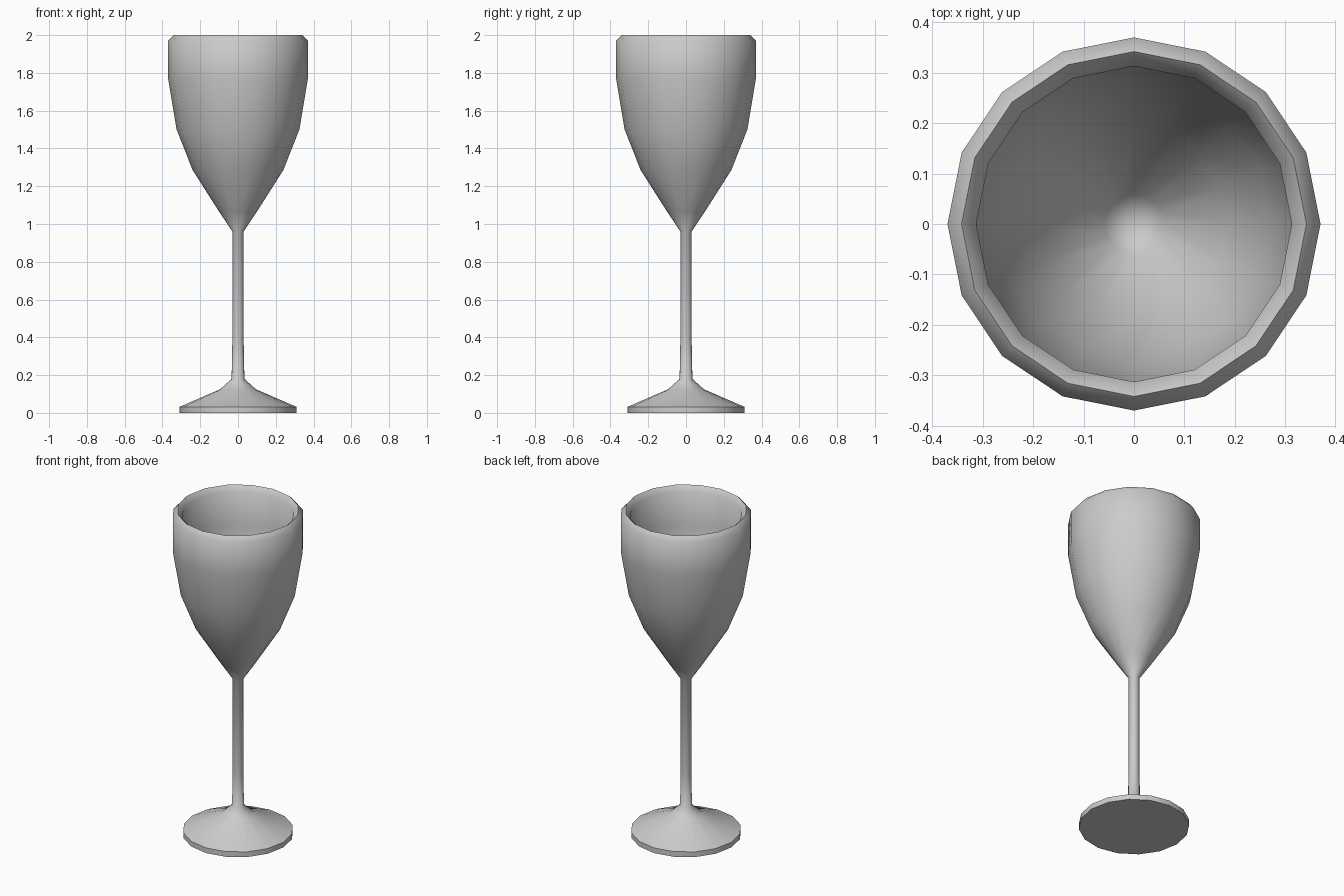
import bpy, bmesh
from math import cos, sin, pi

if "Cube" in bpy.data.objects:
    bpy.data.objects.remove(bpy.data.objects["Cube"])

SIDES = 16

# Half profile (radius, height): foot, stem, bowl outside, rim, bowl inside
profile = [
    (0.31, 0.0), (0.31, 0.032), (0.095, 0.125), (0.034, 0.18),
    (0.03, 0.38), (0.03, 0.96), (0.10, 1.065), (0.24, 1.285),
    (0.325, 1.50), (0.37, 1.77), (0.37, 1.97), (0.342, 2.0),
    (0.313, 1.97), (0.313, 1.77), (0.272, 1.52), (0.19, 1.31),
    (0.06, 1.11),
]

bm = bmesh.new()
rings = [[bm.verts.new((r * cos(2 * pi * i / SIDES), r * sin(2 * pi * i / SIDES), z))
          for i in range(SIDES)] for r, z in profile]
for low, high in zip(rings, rings[1:]):
    for i in range(SIDES):
        j = (i + 1) % SIDES
        bm.faces.new((low[i], low[j], high[j], high[i]))

# Flat underside of the foot
bm.faces.new(rings[0][::-1])

# Pointed floor of the bowl
tip = bm.verts.new((0, 0, 1.06))
for i in range(SIDES):
    bm.faces.new((rings[-1][i], rings[-1][(i + 1) % SIDES], tip))

mesh = bpy.data.meshes.new("wine_glass")
bm.to_mesh(mesh)
bm.free()
glass = bpy.data.objects.new("wine_glass", mesh)
bpy.context.collection.objects.link(glass)

# Smooth curved walls, crisp edge around the foot
bpy.context.view_layer.objects.active = glass
glass.select_set(True)
bpy.ops.object.shade_smooth_by_angle(angle=1.13)
